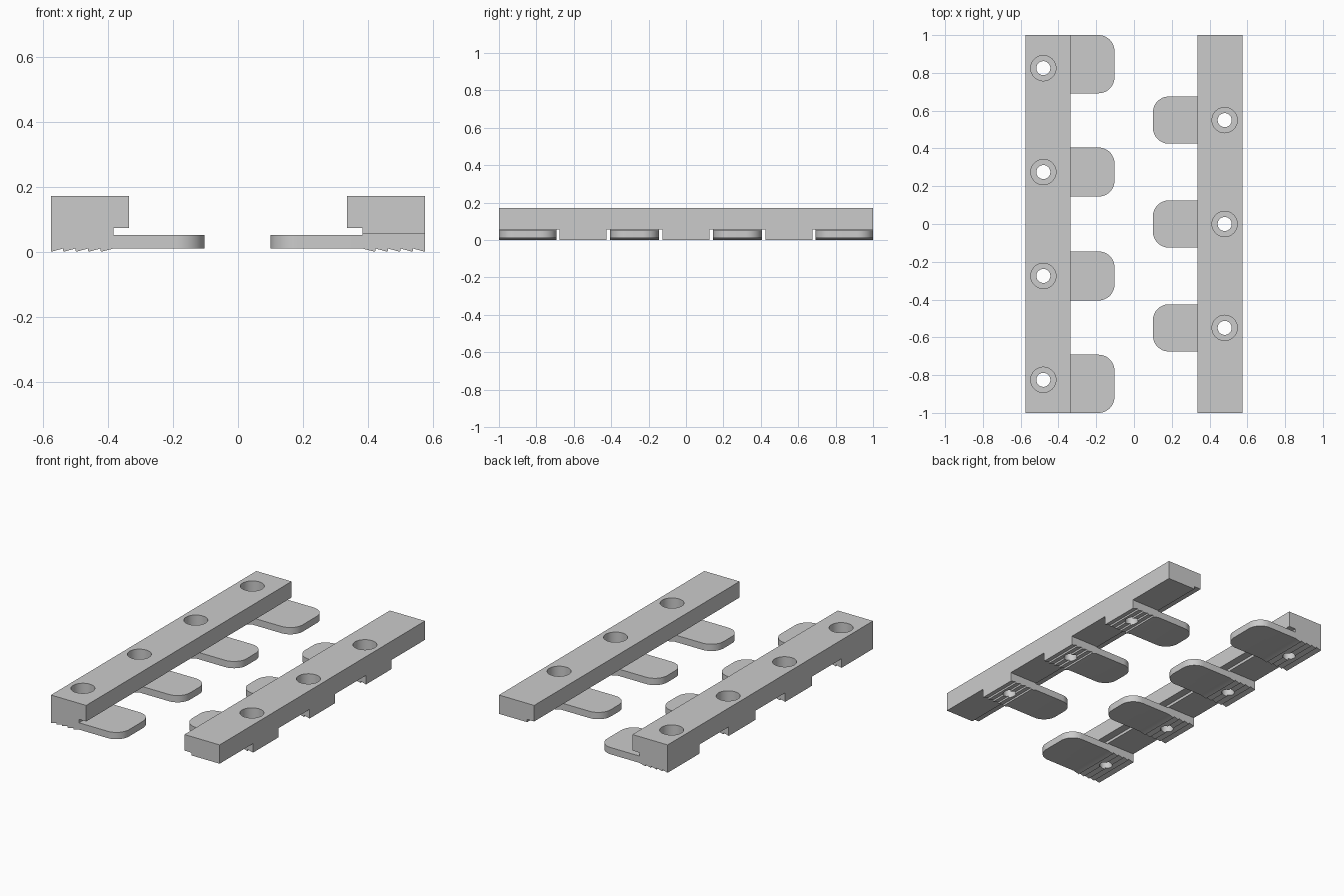
import bpy, bmesh, math

if "Cube" in bpy.data.objects:
    bpy.data.objects.remove(bpy.data.objects["Cube"])

OUT, LIP, WALL = 0.575, 0.335, 0.383      # outer face, upper inner face, lower inner face
TOP, SLOT, STEP = 0.172, 0.056, 0.073     # top, slot ceiling, lip underside
TEETH, LOW, HIGH = 5, 0.01, 0.052         # serrations, tongue bottom and top


def finish(bm, name):
    bmesh.ops.recalc_face_normals(bm, faces=bm.faces)
    me = bpy.data.meshes.new(name)
    bm.to_mesh(me)
    bm.free()
    ob = bpy.data.objects.new(name, me)
    bpy.context.collection.objects.link(ob)
    return ob


def extrude_y(pts, y0, y1, side):
    """Extrude an x-z profile along y; side -1 puts it on the left."""
    bm = bmesh.new()
    face = bm.faces.new([bm.verts.new((side * x, y0, z)) for x, z in pts])
    ext = bmesh.ops.extrude_face_region(bm, geom=[face])["geom"]
    for v in ext:
        if isinstance(v, bmesh.types.BMVert):
            v.co.y = y1
    return bm


def finger(side, y0, y1, tip):
    # Serrated foot under the bar running into a thin round-cornered tongue
    pitch = (OUT - WALL) / TEETH
    pts = []
    for i in range(TEETH):
        x = OUT - i * pitch
        pts += [(x, 0), (x - pitch + (0.002 if i < TEETH - 1 else 0), LOW)]
    pts += [(tip, LOW), (tip, HIGH), (WALL, HIGH), (WALL, 0.09), (OUT, 0.09)]
    bm = extrude_y(pts, y0, y1, side)
    ends = [e for e in bm.edges
            if all(abs(abs(v.co.x) - tip) < 1e-5 for v in e.verts)
            and abs(e.verts[0].co.y - e.verts[1].co.y) < 1e-5]
    bmesh.ops.bevel(bm, geom=ends, offset=0.085, segments=12, profile=0.5, affect='EDGES')
    return finish(bm, "finger")


def cylinder(x, y, r, z0, z1):
    bm = bmesh.new()
    bmesh.ops.create_cone(bm, cap_ends=True, segments=48, radius1=r, radius2=r, depth=z1 - z0)
    bmesh.ops.translate(bm, verts=bm.verts, vec=(x, y, (z0 + z1) / 2))
    return finish(bm, "hole_cutter")


def combine(ob, tool, operation):
    tool.hide_render = True
    mod = ob.modifiers.new("bool", 'BOOLEAN')
    mod.object, mod.operation, mod.solver = tool, operation, 'EXACT'
    bpy.context.view_layer.objects.active = ob
    bpy.ops.object.modifier_apply(modifier=mod.name)
    bpy.data.objects.remove(tool)


def half(name, side, tip, fingers, holes):
    # Upper bar with stepped underside
    bar = finish(extrude_y([(OUT, SLOT), (OUT, TOP), (LIP, TOP), (LIP, STEP),
                            (WALL, STEP), (WALL, SLOT)], -1, 1, side), name)
    for y0, y1 in fingers:
        combine(bar, finger(side, y0, y1, tip), 'UNION')
    # Counterbored screw holes
    for y in holes:
        combine(bar, cylinder(side * 0.48, y, 0.037, -0.1, 0.3), 'DIFFERENCE')
        combine(bar, cylinder(side * 0.48, y, 0.067, 0.085, 0.3), 'DIFFERENCE')
    bpy.ops.object.select_all(action='DESELECT')
    bar.select_set(True)
    bpy.context.view_layer.objects.active = bar
    bpy.ops.object.shade_smooth_by_angle(angle=math.radians(20))


half("left_clamp_bar", -1, 0.103,
     [(-1, -0.692), (-0.405, -0.145), (0.145, 0.405), (0.692, 1)],
     [-0.825, -0.275, 0.275, 0.825])
half("right_clamp_bar", 1, 0.1,
     [(y - 0.125, y + 0.125) for y in (-0.55, 0, 0.55)],
     [-0.55, 0, 0.55])
